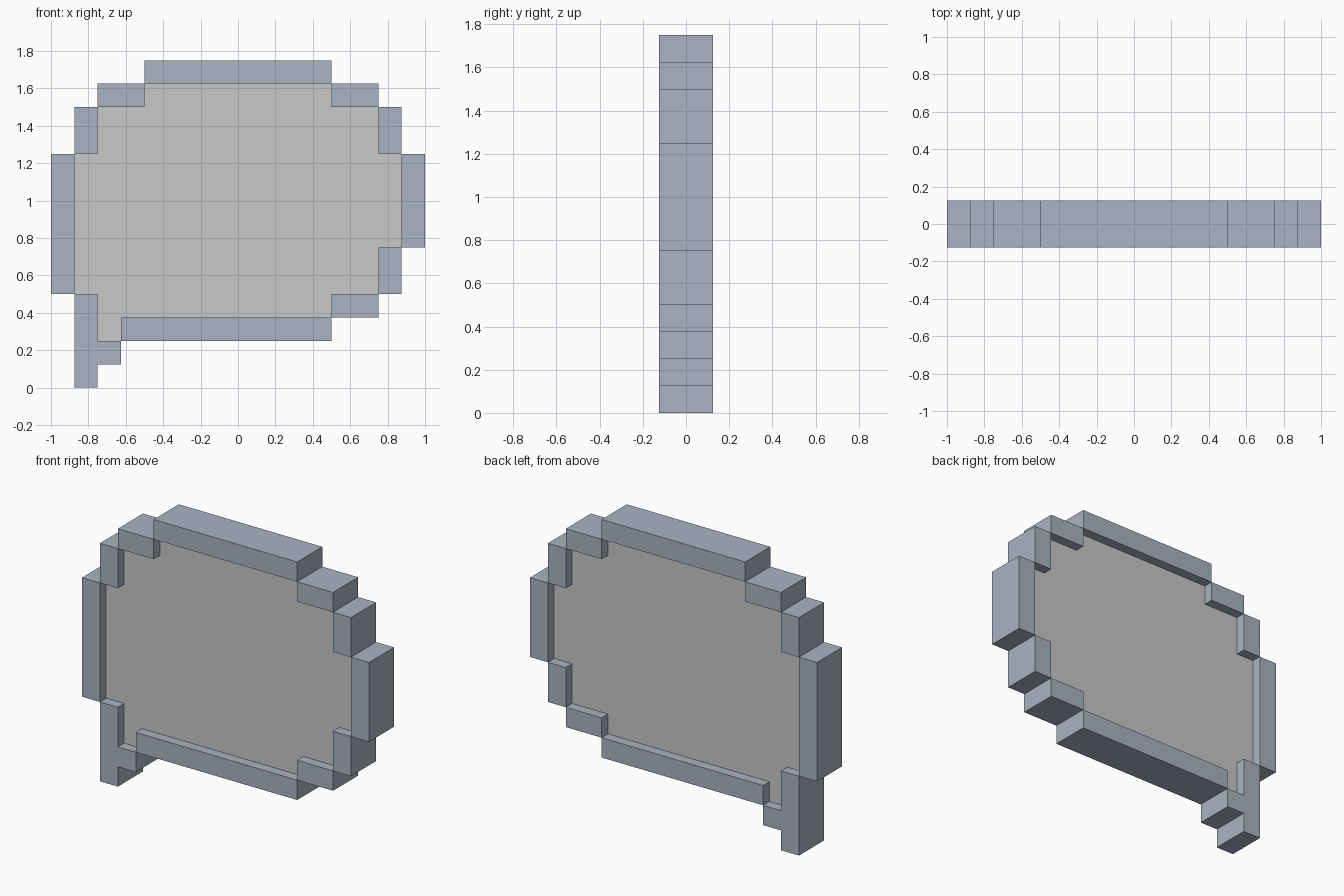
import bpy, bmesh

if "Cube" in bpy.data.objects:
    bpy.data.objects.remove(bpy.data.objects["Cube"])

U = 0.125  # one block of the pixel grid


def material(name, rgb):
    m = bpy.data.materials.new(name)
    m.diffuse_color = (*rgb, 1.0)
    m.use_nodes = True
    m.node_tree.nodes["Principled BSDF"].inputs["Base Color"].default_value = m.diffuse_color
    return m


FRAME = material("blue_grey", (0.397, 0.451, 0.539))
PANEL = material("light_grey", (0.578, 0.578, 0.578))


def slab(name, outline, half_depth, mat):
    """Extrude an x/z outline (in grid blocks) symmetrically about y = 0."""
    bm = bmesh.new()
    face = bm.faces.new([bm.verts.new((x * U, -half_depth, z * U)) for x, z in outline])
    out = bmesh.ops.extrude_face_region(bm, geom=[face])
    verts = [v for v in out["geom"] if isinstance(v, bmesh.types.BMVert)]
    bmesh.ops.translate(bm, verts=verts, vec=(0, 2 * half_depth, 0))
    bmesh.ops.recalc_face_normals(bm, faces=bm.faces)
    me = bpy.data.meshes.new(name)
    bm.to_mesh(me)
    bm.free()
    me.materials.append(mat)
    ob = bpy.data.objects.new(name, me)
    bpy.context.collection.objects.link(ob)
    return ob


def bar(name, x0, x1, z0, z1):
    return slab(name, [(x0, z0), (x1, z0), (x1, z1), (x0, z1)], U, FRAME)


# Frame bars
bar("top_bar", -4, 4, 13, 14)
bar("bottom_bar", -5, 4, 2, 3)
bar("left_bar", -8, -7, 4, 10)
bar("right_bar", 7, 8, 6, 10)

# Stepped upper corners, mirrored left and right
for side, s in (("left", -1), ("right", 1)):
    bar(f"upper_step_{side}", *sorted((4 * s, 6 * s)), 12, 13)
    bar(f"side_step_{side}", *sorted((6 * s, 7 * s)), 10, 12)

# Stepped lower right corner
bar("lower_side_step", 6, 7, 4, 6)
bar("lower_step", 4, 6, 3, 4)

# Pointed tail at lower left
slab("tail", [(-7, 0), (-6, 0), (-6, 1), (-5, 1), (-5, 2), (-6, 2), (-6, 4), (-7, 4)], U, FRAME)

# Recessed inner panel
slab("panel", [(-4, 13), (4, 13), (4, 12), (6, 12), (6, 10), (7, 10), (7, 6), (6, 6),
               (6, 4), (4, 4), (4, 3), (-5, 3), (-5, 2), (-6, 2), (-6, 4), (-7, 4),
               (-7, 10), (-6, 10), (-6, 12), (-4, 12)], U / 2, PANEL)
